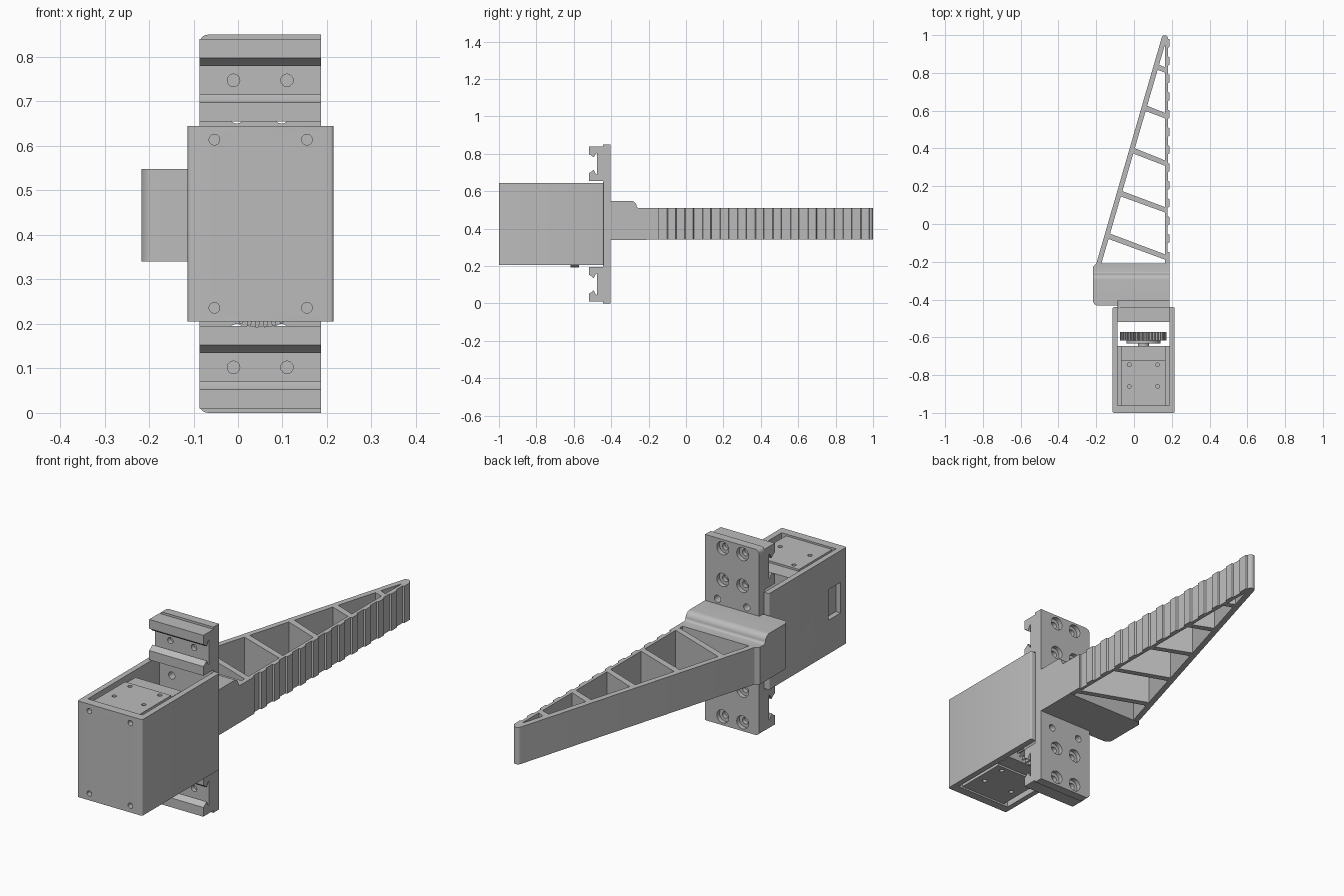
import bpy, bmesh, math
from mathutils import Vector

cube = bpy.data.objects.get("Cube")
if cube:
    bpy.data.objects.remove(cube, do_unlink=True)

grey = bpy.data.materials.new("matte grey")
grey.use_nodes = True
grey.diffuse_color = (0.5, 0.5, 0.5, 1)
grey.node_tree.nodes["Principled BSDF"].inputs["Base Color"].default_value = (0.5, 0.5, 0.5, 1)


def prism(name, pts, axis, lo, hi):
    """Extrude a 2D outline along an axis; the outline uses the other two axes in order."""
    bm = bmesh.new()
    place = {"x": lambda a, b, c: (c, a, b),
             "y": lambda a, b, c: (a, c, b),
             "z": lambda a, b, c: (a, b, c)}[axis]
    rings = [[bm.verts.new(place(a, b, c)) for a, b in pts] for c in (lo, hi)]
    n = len(pts)
    for ring in rings:
        bm.faces.new(ring)
    for i in range(n):
        j = (i + 1) % n
        bm.faces.new((rings[0][i], rings[0][j], rings[1][j], rings[1][i]))
    bmesh.ops.recalc_face_normals(bm, faces=bm.faces)
    mesh = bpy.data.meshes.new(name)
    bm.to_mesh(mesh)
    bm.free()
    mesh.materials.append(grey)
    ob = bpy.data.objects.new(name, mesh)
    bpy.context.collection.objects.link(ob)
    return ob


def box(name, x0, x1, y0, y1, z0, z1):
    return prism(name, [(x0, y0), (x1, y0), (x1, y1), (x0, y1)], "z", z0, z1)


def arc(cx, cy, r, a0, a1, n=8):
    return [(cx + r * math.cos(math.radians(a0 + (a1 - a0) * i / n)),
             cy + r * math.sin(math.radians(a0 + (a1 - a0) * i / n))) for i in range(n + 1)]


def disc(name, cx, cy, r, axis, lo, hi, n=24):
    return prism(name, arc(cx, cy, r, 0, 360, n)[:-1], axis, lo, hi)


def carve(ob, cutters, operation="DIFFERENCE"):
    for cutter in cutters:
        mod = ob.modifiers.new("carve", "BOOLEAN")
        mod.operation, mod.solver, mod.object = operation, "EXACT", cutter
    bpy.context.view_layer.update()
    baked = bpy.data.meshes.new_from_object(ob.evaluated_get(bpy.context.evaluated_depsgraph_get()))
    ob.modifiers.clear()
    ob.data = baked
    for cutter in cutters:
        bpy.data.objects.remove(cutter, do_unlink=True)


MID = 0.425  # height of the horizontal symmetry plane

# Motor housing: sleeve open above, below and behind, with screw holes and a cable window
housing = prism("motor_housing",
                arc(-0.105, -0.992, 0.008, 180, 270, 4) + arc(0.207, -0.992, 0.008, 270, 360, 4)
                + arc(0.207, -0.448, 0.008, 0, 90, 4) + arc(-0.105, -0.448, 0.008, 90, 180, 4),
                "z", 0.205, 0.645)
cuts = [box("cavity", -0.088, 0.188, -0.96, -0.4, 0.1, 0.8),
        box("window", -0.2, -0.05, -0.955, -0.87, 0.36, 0.5)]
for x in (-0.053, 0.155):
    for s in (-1, 1):
        cuts.append(disc("screw_hole", x, MID + s * 0.189, 0.012, "y", -1.1, -0.975))
carve(housing, cuts)

# Motor with stepped nose, side ledges and mounting holes
motor = box("motor_body", -0.068, 0.166, -0.962, -0.72, 0.213, 0.637)
cuts = []
for x in (-0.025, 0.125):
    for y in (-0.86, -0.745):
        for z0, z1 in ((0.6, 0.7), (0.15, 0.25)):
            cuts.append(disc("motor_hole", x, y, 0.01, "z", z0, z1, 16))
carve(motor, cuts)
box("motor_nose", -0.068, 0.166, -0.72, -0.645, 0.222, 0.628)
for side, x0, x1 in (("right", -0.09, -0.068), ("left", 0.166, 0.19)):
    box("motor_ledge_" + side, x0, x1, -0.962, -0.645, 0.235, 0.615)

# Drive gear on its hub
teeth = 40
outline = []
for i in range(teeth):
    for f, r in ((0, 0.108), (0.3, 0.108), (0.45, 0.123), (0.8, 0.123)):
        a = 2 * math.pi * (i + f) / teeth
        outline.append((0.05 + r * math.cos(a), 0.315 + r * math.sin(a)))
prism("drive_gear", outline, "y", -0.617, -0.573)
disc("gear_hub", 0.05, 0.315, 0.09, "y", -0.632, -0.617, 32)
disc("gear_shaft", 0.05, 0.315, 0.03, "y", -0.65, -0.63)

# Sliding plate with counterbored holes
plate = prism("sliding_plate",
              [(0.187, 0), (0.187, 0.85)] + arc(-0.067, 0.83, 0.02, 90, 180, 5)
              + arc(-0.067, 0.02, 0.02, 180, 270, 5), "y", -0.445, -0.405)
cuts = []
for s in (-1, 1):
    for dz in (0.24, 0.385):
        for x in (-0.003, 0.098):
            cuts.append(disc("counterbore", x, MID + s * dz, 0.03, "y", -0.425, -0.39))
            cuts.append(disc("bore", x, MID + s * dz, 0.015, "y", -0.5, -0.42))
    for x in (-0.024, 0.124):
        cuts.append(disc("small_hole", x, MID + s * 0.147, 0.016, "y", -0.5, -0.39))
carve(plate, cuts)

# Hooked rail channels above and below the housing
half = [(-0.444, 0.0925), (-0.518, 0.0925), (-0.518, 0.05), (-0.505, 0.0425), (-0.494, 0.0325),
        (-0.485, 0.05), (-0.475, 0.06), (-0.475, 0.03)]
for s, name in ((1, "upper_rail"), (-1, "lower_rail")):
    zc = MID + s * 0.3225
    profile = [(y, zc + d) for y, d in half] + [(y, zc - d) for y, d in reversed(half)]
    rail = prism(name, profile, "x", -0.087, 0.187)
    carve(rail, [disc("rail_hole", x, zc, 0.014, "y", -0.55, -0.455, 16) for x in (-0.01, 0.11)])

# Finger base: footprint wrapping the plate edge, trimmed by the stepped side profile
base = prism("finger_base",
             [(0.187, -0.21), (-0.2, -0.21), (-0.217, -0.225)]
             + arc(-0.19, -0.405, 0.027, 180, 270, 6)
             + [(-0.088, -0.432), (-0.088, -0.405), (0.187, -0.405)], "z", 0.3, 0.6)
step = prism("step_profile",
             [(-0.5, 0.34), (-0.1, 0.34), (-0.1, 0.51), (-0.252, 0.51)]
             + arc(-0.252, 0.522, 0.012, 270, 180, 4)
             + arc(-0.294, 0.518, 0.03, 0, 90, 8) + [(-0.5, 0.548)], "x", -0.4, 0.4)
carve(base, [step], "INTERSECT")

# Finger: tapering frame with rounded tip and through openings between slanted ribs
BOT, TOP = 0.341, 0.51
finger = prism("finger_frame",
               [(-0.2, -0.211), (0.178, -0.211)] + arc(0.163, 0.982, 0.017, 0, 165, 8), "z", BOT, TOP)


def slant_x(y):
    return -0.2 + 0.347 * (y + 0.21) / 1.195 + 0.027


# Each rib: y at the slanted beam and y at the straight wall
ribs = [(-0.205, -0.205), (-0.065, -0.175), (0.16, 0.075), (0.387, 0.322), (0.612, 0.573), (0.83, 0.815)]
WALL, T = 0.165, 0.014
cuts = []
for i, (ya, yb) in enumerate(ribs):
    low = [(WALL, yb + T), (slant_x(ya + T), ya + T)]
    if i == 0:
        low = [(WALL, -0.211), (slant_x(-0.211), -0.211)]
    if i + 1 < len(ribs):
        yc, yd = ribs[i + 1]
        high = [(slant_x(yc - T), yc - T), (WALL, yd - T)]
    else:
        high = [(slant_x(0.945), 0.945), (WALL, 0.945)]
    cuts.append(prism("opening", low + high, "z", 0.2, 0.7))
carve(finger, cuts)

# Grip pads along the straight wall
box("grip_root", 0.166, 0.187, -0.212, -0.147, BOT, TOP)
for k in range(12):
    y = -0.1 + 0.094 * k
    prism("grip_pad_%02d" % (k + 1),
          [(0.176, y - 0.002), (0.187, y + 0.003), (0.187, y + 0.044), (0.176, y + 0.049)], "z", BOT, TOP)

# Smooth shading on rounded parts, sharp elsewhere
bpy.ops.object.select_all(action="DESELECT")
for ob in bpy.context.collection.objects:
    if ob.type == "MESH" and grey.name in ob.data.materials:
        ob.select_set(True)
        bpy.context.view_layer.objects.active = ob
bpy.ops.object.shade_smooth_by_angle(angle=math.radians(30))
